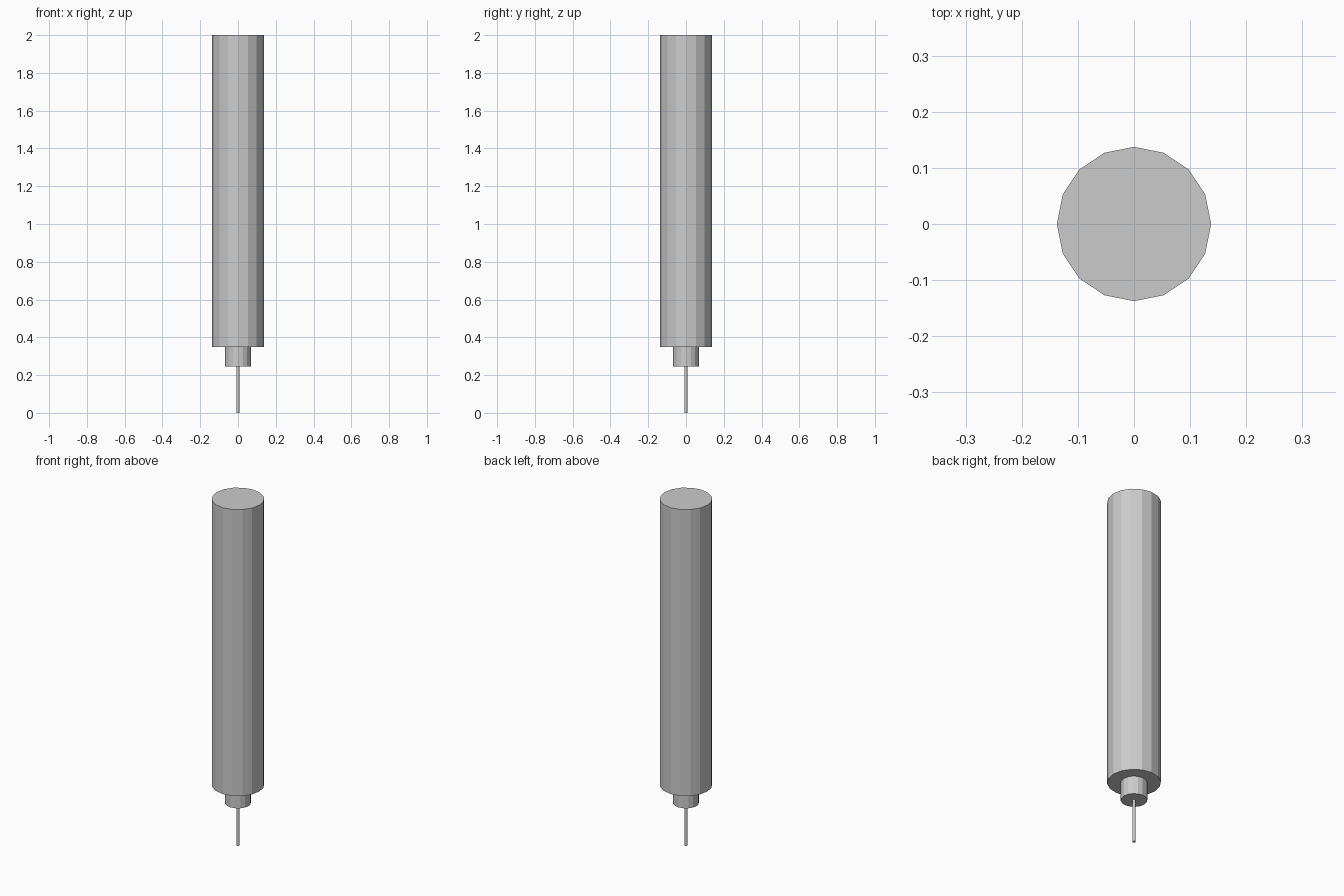
import bpy

if "Cube" in bpy.data.objects:
    bpy.data.objects.remove(bpy.data.objects["Cube"])


def cylinder(name, radius, z0, z1, sides=16):
    bpy.ops.mesh.primitive_cylinder_add(
        vertices=sides, radius=radius, depth=z1 - z0,
        location=(0, 0, (z0 + z1) / 2))
    obj = bpy.context.object
    obj.name = name
    return obj


# Main barrel
cylinder("barrel", 0.1375, 0.348, 2.0)
# Narrow collar under the barrel
cylinder("collar", 0.068, 0.245, 0.348)
# Thin tip
cylinder("tip_needle", 0.008, 0.0, 0.245)
